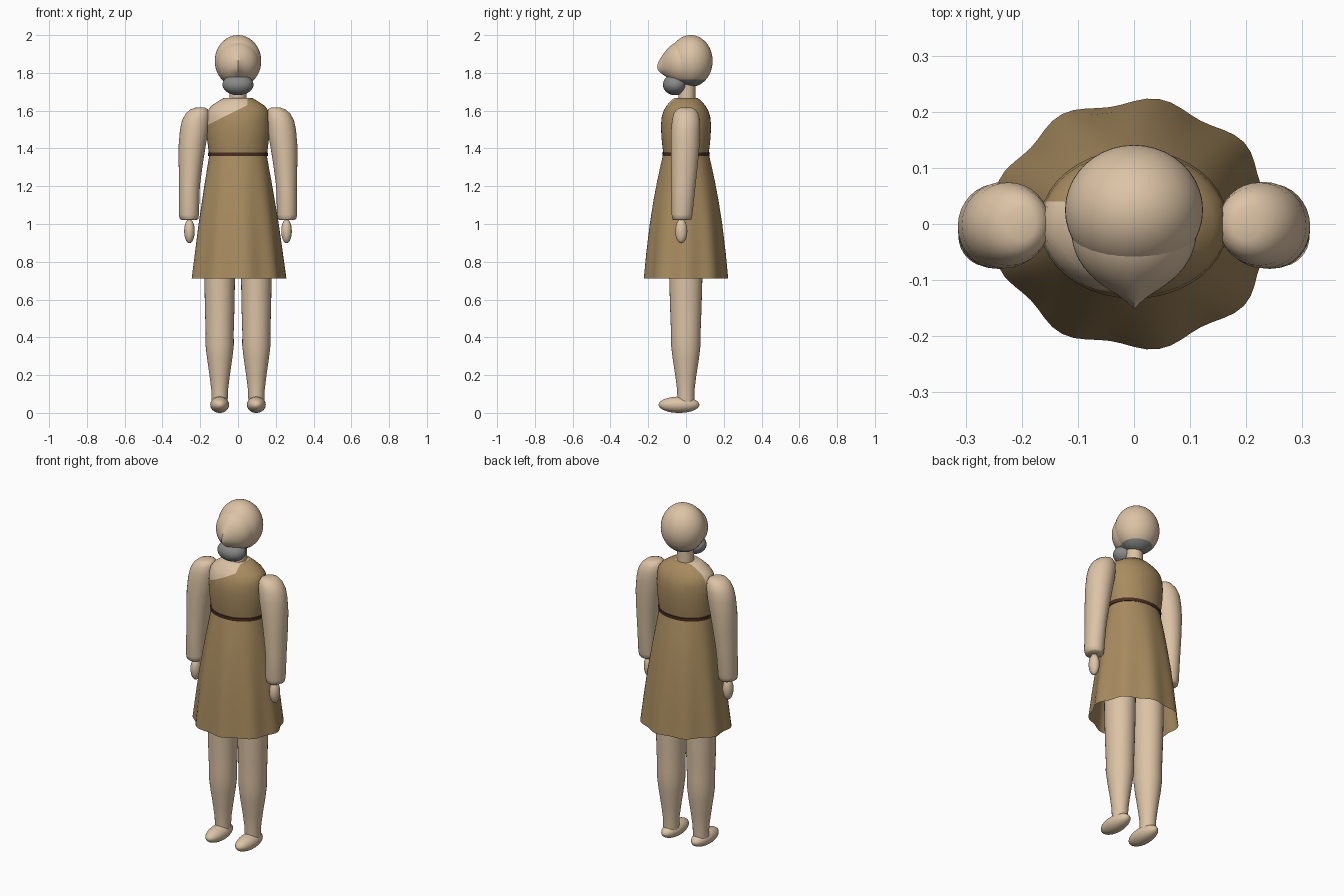
import bpy, bmesh
from math import sin, cos, pi, exp, radians
from mathutils import Vector

if "Cube" in bpy.data.objects:
    bpy.data.objects.remove(bpy.data.objects["Cube"])


def material(name, rgb):
    mat = bpy.data.materials.new(name)
    mat.use_nodes = True
    mat.diffuse_color = (*rgb, 1)
    mat.node_tree.nodes["Principled BSDF"].inputs["Base Color"].default_value = (*rgb, 1)
    return mat


SKIN = material("skin", (0.72, 0.55, 0.38))
CLOTH = material("tan cloth", (0.39, 0.26, 0.115))
LEATHER = material("dark leather", (0.07, 0.028, 0.016))
HAIR = material("grey hair", (0.25, 0.25, 0.245))


def finish(name, bm, *mats):
    bmesh.ops.recalc_face_normals(bm, faces=bm.faces[:])
    mesh = bpy.data.meshes.new(name)
    bm.to_mesh(mesh)
    bm.free()
    for mat in mats:
        mesh.materials.append(mat)
    mesh.shade_smooth()
    mesh.set_sharp_from_angle(angle=radians(50))
    obj = bpy.data.objects.new(name, mesh)
    bpy.context.collection.objects.link(obj)
    return obj


def loft(rings, segs=32, caps=True, ripple=None):
    """Join elliptical rings (z, cx, cy, rx, ry) into a tube."""
    bm = bmesh.new()
    loops = []
    for z, cx, cy, rx, ry in rings:
        loop = []
        for i in range(segs):
            a = 2 * pi * i / segs
            k = 1 + (ripple(a, z) if ripple else 0)
            loop.append(bm.verts.new((cx + rx * k * cos(a), cy + ry * k * sin(a), z)))
        loops.append(loop)
    for low, high in zip(loops, loops[1:]):
        for i in range(segs):
            j = (i + 1) % segs
            bm.faces.new((low[i], low[j], high[j], high[i]))
    if caps:
        bm.faces.new(loops[0][::-1])
        bm.faces.new(loops[-1])
    return bm


def ellipsoid(center, radii, u=32, v=20):
    bm = bmesh.new()
    bmesh.ops.create_uvsphere(bm, u_segments=u, v_segments=v, radius=1)
    bmesh.ops.scale(bm, vec=radii, verts=bm.verts)
    bmesh.ops.translate(bm, vec=center, verts=bm.verts)
    return bm


def cut(bm, point, normal):
    geom = bm.verts[:] + bm.edges[:] + bm.faces[:]
    bmesh.ops.bisect_plane(bm, geom=geom, plane_co=point, plane_no=normal)


# Tunic top, with one bare shoulder
bm = loft([(z, 0, 0, rx, ry) for z, rx, ry in (
    (1.36, .152, .118), (1.41, .159, .125), (1.46, .165, .13), (1.52, .168, .133),
    (1.57, .166, .128), (1.6, .16, .118), (1.625, .142, .104), (1.65, .105, .083),
    (1.666, .078, .064))], segs=40)
cut(bm, (0, 0, 1.605), (-.5, 0, 1))
cut(bm, (0, .04, 0), (0, 1, 0))
cut(bm, (.05, 0, 0), (1, 0, 0))
for f in bm.faces:
    c = f.calc_center_median()
    f.material_index = int(c.z > 1.605 + .5 * c.x and c.y < .04 and c.x < .05)
finish("tunic_top", bm, CLOTH, SKIN)

# Flared skirt with a gently rippled hem, open below
bm = loft([(z, 0, 0, rx, ry) for z, rx, ry in (
    (.712, .248, .219), (.85, .231, .207), (1.0, .212, .19), (1.12, .193, .172),
    (1.22, .177, .154), (1.3, .163, .137), (1.365, .152, .122))],
    segs=72, caps=False,
    ripple=lambda a, z: .033 * cos(9 * a) * max(0, (1.365 - z) / .65))
finish("skirt", bm, CLOTH)

# Belt
finish("belt", loft([(1.36, 0, 0, .158, .125), (1.379, 0, 0, .159, .126)], segs=40), LEATHER)

# Neck
finish("neck", loft([(1.65, 0, .004, .045, .045), (1.76, 0, .004, .045, .045)], segs=24), SKIN)

# Head, grey along the nape and underside
bm = ellipsoid((0, .025, 1.863), (.123, .116, .137), 40, 28)
cut(bm, (0, 0, 1.765), (0, 0, 1))
for f in bm.faces:
    f.material_index = int(f.calc_center_median().z < 1.765)
finish("head", bm, SKIN, HAIR)

# Face with a ridge drawn out to a pointed nose
bm = ellipsoid((0, -.01, 1.852), (.112, .11, .118), 48, 32)
for v in bm.verts:
    if v.co.y < -.02:
        dz = (v.co.z - 1.82) / (.07 if v.co.z > 1.82 else .035)
        v.co.y -= .035 * exp(-abs(v.co.x) / .028 - dz * dz)
cut(bm, (0, 0, 1.765), (0, 0, 1))
for f in bm.faces:
    f.material_index = int(f.calc_center_median().z < 1.765)
finish("face", bm, SKIN, HAIR)

# Beard
finish("beard", ellipsoid((0, -.058, 1.738), (.082, .064, .056)), HAIR)

# Limbs, one per side
arm = ((1.02, .258, -.021, .038, .044), (1.027, .259, -.021, .049, .051),
       (1.05, .26, -.021, .053, .055), (1.2, .257, -.013, .055, .063),
       (1.32, .25, -.008, .064, .071), (1.42, .242, -.004, .072, .076),
       (1.5, .231, -.002, .076, .077), (1.55, .223, 0, .073, .074),
       (1.585, .213, 0, .063, .065), (1.607, .205, 0, .046, .05),
       (1.616, .2, 0, .025, .03))
leg = ((.05, .042, .044), (.12, .044, .046), (.2, .054, .056), (.29, .067, .07),
       (.36, .075, .078), (.42, .074, .078), (.55, .078, .083), (.72, .081, .088),
       (.95, .083, .09))
for side, s in (("left", 1), ("right", -1)):
    finish(side + "_arm", loft([(z, s * x, y, rx, ry) for z, x, y, rx, ry in arm]), SKIN)
    finish(side + "_hand", ellipsoid((s * .257, -.025, .962), (.028, .032, .064), 20, 14), SKIN)
    finish(side + "_leg", loft([(z, s * .097, -.001, rx, ry) for z, rx, ry in leg]), SKIN)
    finish(side + "_foot", ellipsoid((s * .097, -.037, .043), (.05, .108, .043)), SKIN)
